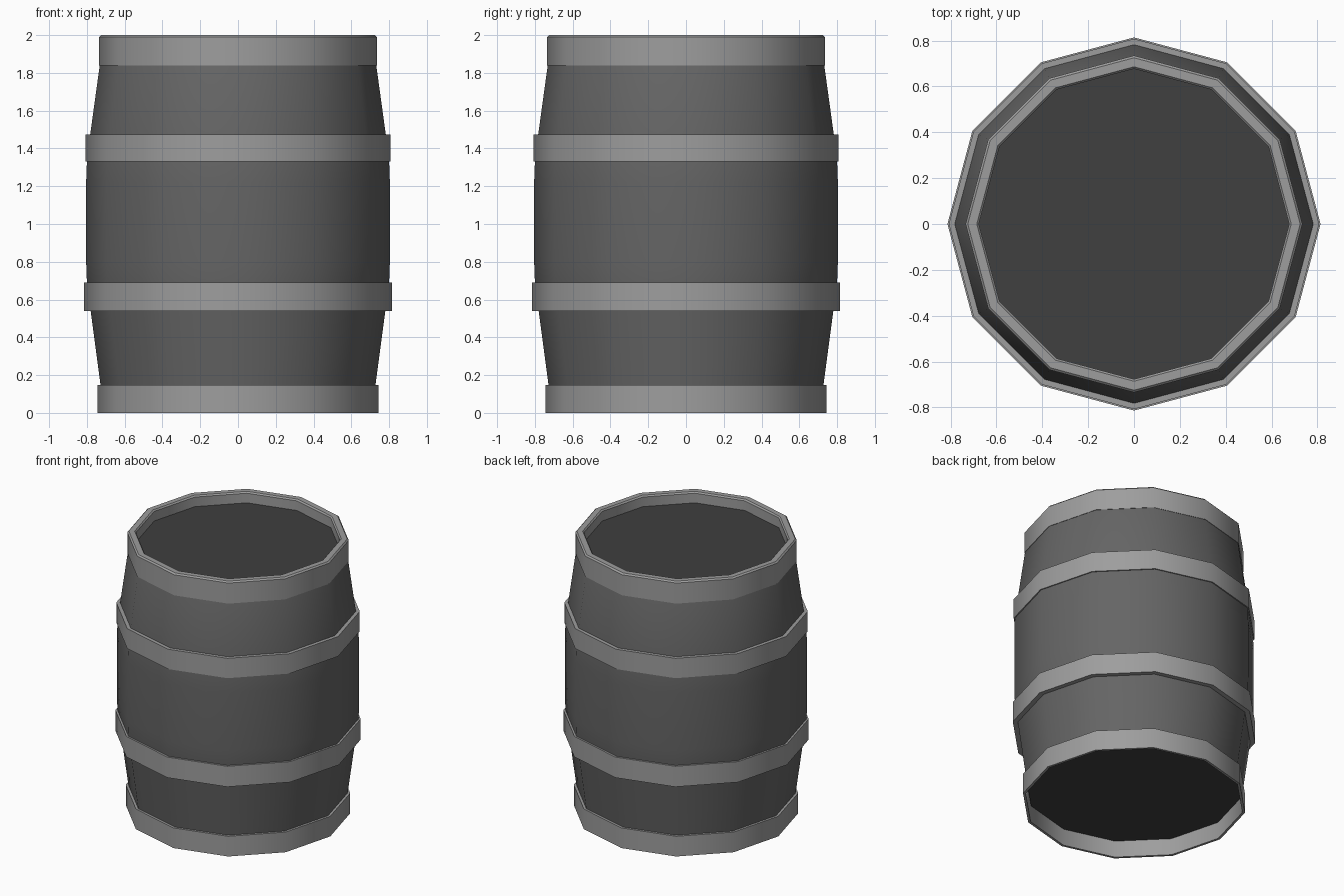
import bpy, bmesh
from math import cos, sin, tau, radians

if "Cube" in bpy.data.objects:
    bpy.data.objects.remove(bpy.data.objects["Cube"])

SIDES = 12


def grey(name, v):
    m = bpy.data.materials.new(name)
    m.diffuse_color = (v, v, v, 1)
    m.use_nodes = True
    m.node_tree.nodes["Principled BSDF"].inputs["Base Color"].default_value = m.diffuse_color
    return m


WOOD, METAL, END = grey("wood", 0.13), grey("metal", 0.34), grey("end_wood", 0.05)


def lathe(name, profile, mat, closed=False, caps=False):
    """Revolve an (r, z) profile around z, closing it into a ring or capping its ends."""
    bm = bmesh.new()
    rings = [[bm.verts.new((r * cos(tau * i / SIDES), r * sin(tau * i / SIDES), z))
              for i in range(SIDES)] for r, z in profile]
    pairs = list(zip(rings, rings[1:]))
    if closed:
        pairs.append((rings[-1], rings[0]))
    for a, b in pairs:
        for i in range(SIDES):
            j = (i + 1) % SIDES
            bm.faces.new((a[i], a[j], b[j], b[i]))
    if caps:
        bm.faces.new(rings[0][::-1])
        bm.faces.new(rings[-1])
    bmesh.ops.recalc_face_normals(bm, faces=bm.faces)
    mesh = bpy.data.meshes.new(name)
    bm.to_mesh(mesh)
    bm.free()
    mesh.materials.append(mat)
    ob = bpy.data.objects.new(name, mesh)
    bpy.context.collection.objects.link(ob)
    bpy.context.view_layer.objects.active = ob
    ob.select_set(True)
    bpy.ops.object.shade_smooth_by_angle(angle=radians(35))
    ob.select_set(False)
    return ob


# Bulging staves with a recessed lid and a recessed bottom
staves = lathe("staves", [(0.724, 0.12), (0.78, 0.54), (0.80, 0.69), (0.804, 0.80),
                          (0.804, 1.22), (0.80, 1.33), (0.783, 1.47), (0.732, 1.84),
                          (0.70, 1.92)], WOOD, caps=True)
# Dark end boards
staves.data.materials.append(END)
for p in staves.data.polygons:
    if len(p.vertices) == SIDES:
        p.material_index = 1

# Top rim with small chamfers
lathe("top_rim", [(0.735, 1.84), (0.735, 1.99), (0.725, 2.0), (0.686, 2.0),
                  (0.677, 1.99), (0.677, 1.84)], METAL, closed=True)

# Hoops: name, inner radius, outer radius, bottom, top
for name, ri, ro, z0, z1 in [("bottom_hoop", 0.727, 0.745, 0.0, 0.147),
                             ("lower_hoop", 0.778, 0.814, 0.54, 0.69),
                             ("upper_hoop", 0.78, 0.808, 1.33, 1.475)]:
    lathe(name, [(ri, z0), (ro, z0), (ro, z1), (ri, z1)], METAL, closed=True)
